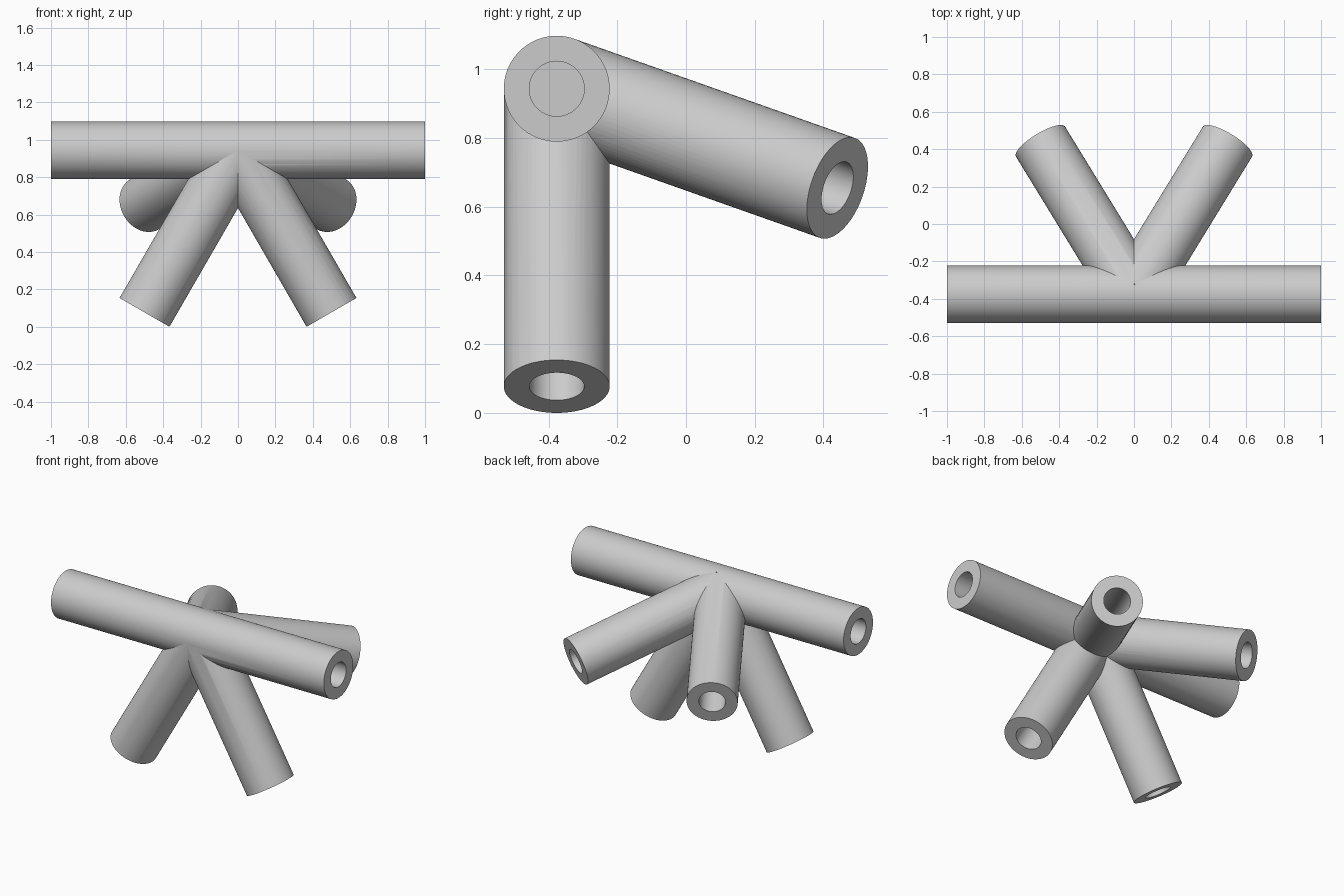
import bpy, bmesh, math
from mathutils import Vector, Matrix

cube = bpy.data.objects.get("Cube")
if cube:
    bpy.data.objects.remove(cube, do_unlink=True)

R = 0.154        # outer radius
BORE = 0.08      # bore radius
DEPTH = 0.6      # depth of each blind bore
HUB = Vector((0, -0.376, 0.943))

grey = bpy.data.materials.new("plain grey")
grey.use_nodes = True
grey.diffuse_color = (0.6, 0.6, 0.6, 1)
grey.node_tree.nodes["Principled BSDF"].inputs["Base Color"].default_value = (0.6, 0.6, 0.6, 1)


def lathe(name, profile, direction):
    """Spin a (radius, height) profile and point its axis along direction from the hub."""
    bm = bmesh.new()
    verts = [bm.verts.new((r, 0, z)) for r, z in profile]
    edges = [bm.edges.new(pair) for pair in zip(verts, verts[1:])]
    bmesh.ops.spin(bm, geom=verts + edges, cent=(0, 0, 0), axis=(0, 0, 1),
                   angle=math.tau, steps=64)
    bmesh.ops.remove_doubles(bm, verts=bm.verts, dist=1e-5)
    bmesh.ops.recalc_face_normals(bm, faces=bm.faces)
    turn = Vector(direction).to_track_quat('Z', 'Y').to_matrix().to_4x4()
    bm.transform(Matrix.Translation(HUB) @ turn)
    mesh = bpy.data.meshes.new(name)
    bm.to_mesh(mesh)
    bm.free()
    mesh.materials.append(grey)
    obj = bpy.data.objects.new(name, mesh)
    bpy.context.collection.objects.link(obj)
    return obj


# Outer wall, end ring, bore wall and bore floor of one tube end
end = [(R, 1), (BORE, 1), (BORE, 1 - DEPTH), (0, 1 - DEPTH)]

# Long crossbar with a bore in both ends
node = lathe("strut_connector", [(r, -z) for r, z in reversed(end)] + end, (1, 0, 0))

# Two front legs and two rear arms, each 60 degrees from its neighbours
arms = []
for side, x in (("left", 0.5), ("right", -0.5)):
    for part, y, z in (("front_leg", 0, -math.sqrt(0.75)),
                       ("rear_arm", math.sqrt(2 / 3), -math.sqrt(1 / 12))):
        arms.append(lathe(f"{part}_{side}", [(0, 0), (R, 0)] + end, (x, y, z)))

# Fuse the arms into the crossbar
bpy.context.view_layer.objects.active = node
node.select_set(True)
for arm in arms:
    mod = node.modifiers.new("fuse", 'BOOLEAN')
    mod.operation = 'UNION'
    mod.solver = 'EXACT'
    mod.object = arm
    bpy.ops.object.modifier_apply(modifier=mod.name)
    bpy.data.objects.remove(arm, do_unlink=True)

bpy.ops.object.shade_smooth_by_angle(angle=math.radians(30))
